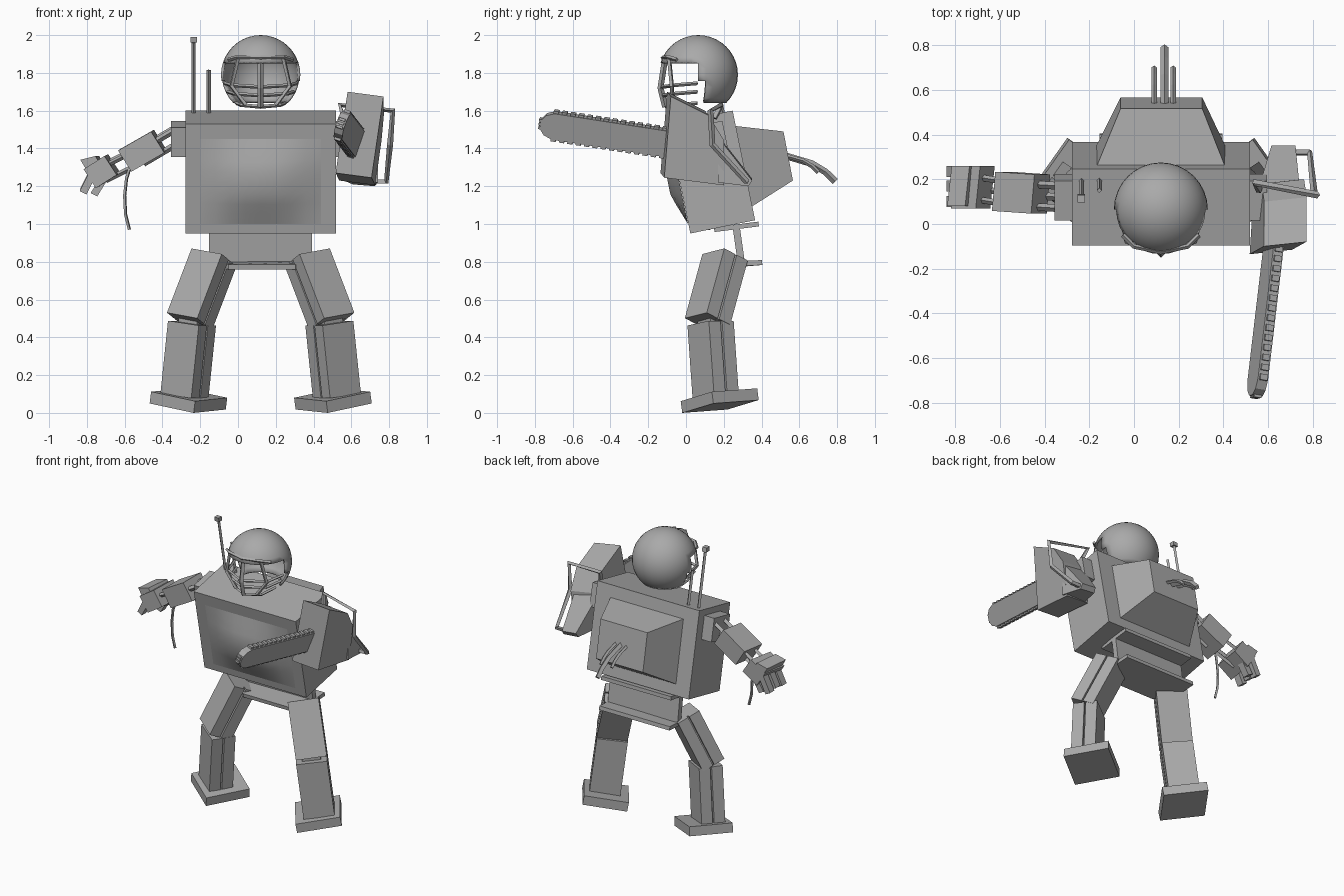
import bpy, bmesh, math
from mathutils import Vector as V, Matrix

if "Cube" in bpy.data.objects:
    bpy.data.objects.remove(bpy.data.objects["Cube"])

metal = bpy.data.materials.new("grey_metal")
metal.diffuse_color = (0.4, 0.4, 0.4, 1)
metal.use_nodes = True
metal.node_tree.nodes["Principled BSDF"].inputs["Base Color"].default_value = metal.diffuse_color
CX = 0.12                      # symmetry plane of body and legs


def finish(bm, name, smooth=False):
    bmesh.ops.recalc_face_normals(bm, faces=bm.faces)
    me = bpy.data.meshes.new(name)
    for f in bm.faces:
        f.smooth = smooth
    bm.to_mesh(me)
    bm.free()
    me.materials.append(metal)
    ob = bpy.data.objects.new(name, me)
    bpy.context.collection.objects.link(ob)
    return ob


def loft(name, a, b):
    """Solid between two matching rings of points."""
    bm = bmesh.new()
    a = [bm.verts.new(p) for p in a]
    b = [bm.verts.new(p) for p in b]
    n = len(a)
    bm.faces.new(a)
    bm.faces.new(b[::-1])
    for i in range(n):
        bm.faces.new((a[i], a[(i + 1) % n], b[(i + 1) % n], b[i]))
    return finish(bm, name)


def block(name, c, u, v, w):
    """Box from its centre and three full edge vectors."""
    c, u, v, w = V(c), V(u) / 2, V(v) / 2, V(w) / 2
    ring = [c - u - v, c + u - v, c + u + v, c - u + v]
    return loft(name, [p - w for p in ring], [p + w for p in ring])


def rod(name, pts, r):
    """Four-sided bar along a path."""
    cu = bpy.data.curves.new(name, 'CURVE')
    cu.dimensions = '3D'
    cu.bevel_depth, cu.bevel_resolution, cu.use_fill_caps = r, 0, True
    s = cu.splines.new('POLY')
    s.points.add(len(pts) - 1)
    for p, q in zip(s.points, pts):
        p.co = (*q, 1)
    s.use_smooth = False
    cu.materials.append(metal)
    ob = bpy.data.objects.new(name, cu)
    bpy.context.collection.objects.link(ob)
    return ob


def slab(name, a, b, side, width, depth, shift=0.0):
    """Limb segment from a to b; side is the rough lateral direction."""
    a, b = V(a), V(b)
    ax = (b - a).normalized()
    s = V(side)
    s = (s - ax * s.dot(ax)).normalized()
    d = ax.cross(s)
    if d.y < 0:
        d = -d
    return block(name, (a + b) / 2 + d * shift, s * width, d * depth, b - a)


# torso, leaning forward
T = Matrix.Translation((CX, 0.135, 1.275)) @ Matrix.Rotation(math.radians(11.6), 4, 'X')
X, Y, Z = (T.to_3x3() @ V(e) for e in ((1, 0, 0), (0, 1, 0), (0, 0, 1)))
block("torso", T.translation, X * 0.795, Y * 0.35, Z * 0.592)

# domed chest panel
bm = bmesh.new()
N = 8
grid = []
for j in range(N + 1):
    for i in range(N + 1):
        s, t = i / N * 2 - 1, j / N * 2 - 1
        h = min(1, 1.5 * (1 - abs(s))) * min(1, 1.4 * (1 - abs(t)))
        grid.append(bm.verts.new(T @ V((0.32 * s, -0.177 - 0.06 * h, -0.015 + 0.23 * t))))
for j in range(N):
    for i in range(N):
        k = j * (N + 1) + i
        bm.faces.new((grid[k], grid[k + 1], grid[k + N + 2], grid[k + N + 1]))
finish(bm, "chest_panel", True)

# backpack
loft("backpack",
     [(-0.17, 0.25, 1.52), (0.41, 0.25, 1.52), (0.41, 0.345, 1.09), (-0.17, 0.345, 1.09)],
     [(-0.06, 0.516, 1.49), (0.305, 0.516, 1.49), (0.305, 0.566, 1.23), (-0.06, 0.566, 1.23)])

# exhaust pipes
for x, r, l in ((0.09, 0.012, 0.16), (0.136, 0.018, 0.25), (0.175, 0.012, 0.16)):
    rod("exhaust_pipe", [(x, 0.53, 1.36), (x, 0.54 + l * 0.5, 1.36 - l * 0.16),
                         (x, 0.54 + l * 0.8, 1.36 - l * 0.34), (x, 0.54 + l, 1.36 - l * 0.54)], r)

# antennas
rod("tall_antenna", [(-0.235, 0.20, 1.56), (-0.235, 0.12, 1.96)], 0.011)
block("antenna_tip", (-0.235, 0.115, 1.975), (0.034, 0, 0), (0, 0.034, 0), (0, -0.006, 0.03))
rod("short_antenna", [(-0.155, 0.20, 1.56), (-0.155, 0.15, 1.815)], 0.011)

# helmet shell with face opening
HC = V((CX, 0.065, 1.79))
bm = bmesh.new()
bmesh.ops.create_uvsphere(bm, u_segments=32, v_segments=20, radius=0.21)
gone = []
for f in bm.faces:
    c = f.calc_center_median()
    if c.z < -0.155 or (c.y < 0.015 + max(0, -c.z) * 0.2 and c.z < 0.07):
        gone.append(f)
bmesh.ops.delete(bm, geom=gone, context='FACES')
bmesh.ops.translate(bm, verts=bm.verts, vec=HC)
hel = finish(bm, "helmet", True)
so = hel.modifiers.new("thick", 'SOLIDIFY')
so.thickness = 0.015
so.offset = -1

# face guard
rod("guard_centre_bar", [(CX, -0.11, 1.88), (CX, -0.135, 1.72), (CX, -0.11, 1.62)], 0.016)
for s in (-1, 1):
    rod("guard_side_bar", [(CX + s * 0.12, -0.09, 1.88), (CX + s * 0.155, -0.075, 1.73),
                           (CX + s * 0.08, -0.075, 1.63)], 0.012)
for z, w, y in ((1.735, 0.19, -0.13), (1.69, 0.175, -0.125), (1.63, 0.13, -0.105)):
    rod("guard_cross_bar", [(CX - w, 0.06, z + 0.01), (CX - w * 0.82, -0.06, z), (CX, y, z - 0.01),
                            (CX + w * 0.82, -0.06, z), (CX + w, 0.06, z + 0.01)], 0.01)
rod("guard_brow_bar", [(CX - 0.17, -0.05, 1.87), (CX - 0.12, -0.1, 1.885), (CX, -0.125, 1.88),
                       (CX + 0.12, -0.1, 1.885), (CX + 0.17, -0.05, 1.87)], 0.011)

# waist: two flanges joined by a web
block("waist_top_flange", (CX, 0.267, 0.985), (0.545, 0, 0), (0, 0.235, 0.03), (0, -0.003, 0.025))
block("waist_web", (CX, 0.28, 0.885), (0.545, 0, 0), (0, 0.038, 0.004), (0, 0.03, -0.21))
low = [(-0.05, 0.13, 0.76), (0.305, 0.13, 0.76), (0.395, 0.24, 0.775),
       (0.395, 0.405, 0.783), (-0.155, 0.405, 0.783), (-0.155, 0.24, 0.775)]
loft("waist_low_flange", low, [(x, y - 0.004, z + 0.026) for x, y, z in low])

# legs, mirrored about the body centre
for s in (-1, 1):
    def m(x, y, z):
        return (CX + s * x, y, z)
    side = V((s * 0.82, 0.57, 0.1))
    hip, knee = m(0.248, 0.205, 0.825), m(0.378, 0.112, 0.485)
    shin, ankle = m(0.365, 0.128, 0.475), m(0.405, 0.155, 0.09)
    for nm, a, b in (("thigh", hip, knee), ("shin", shin, ankle)):
        slab(nm + "_front", a, b, side, 0.20, 0.075, -0.04)
        slab(nm + "_core", a, b, side, 0.15, 0.05, 0.0)
        slab(nm + "_back", a, b, side, 0.20, 0.075, 0.045)
    slab("knee_joint", m(0.36, 0.125, 0.53), m(0.366, 0.13, 0.44), side, 0.12, 0.08)
    front, out, inn = V(m(0.355, -0.02, 0.0)), V((s * 0.233, 0.165, 0.05)), V((-s * 0.17, 0.24, 0.018))
    up = V((-s * 0.008, -0.008, 0.062))
    block("foot", front + (out + inn + up) / 2, out, inn, up)

# shoulders
for s in (-1, 1):
    block("shoulder", (CX + s * 0.43, 0.12, 1.45), (0.09, 0, 0), Y * 0.18, Z * 0.16)

# gripping arm
for y, z in ((0.07, 1.50), (0.17, 1.51), (0.12, 1.42)):
    rod("upper_arm_rod", [(-0.33, y, z), (-0.50, y + 0.01, z - 0.10)], 0.017)
    rod("forearm_rod", [(-0.52, y + 0.01, z - 0.10), (-0.70, y + 0.04, z - 0.19)], 0.014)
block("forearm", (-0.505, 0.14, 1.388), (-0.175, 0.012, -0.1), (0.015, 0.175, 0.01), (-0.07, 0, 0.112))
block("palm", (-0.72, 0.165, 1.28), (-0.11, 0.0, -0.07), (0.02, 0.19, 0.01), (-0.065, 0, 0.10))
for y, o in ((0.10, 0), (0.17, 0.01), (0.235, 0)):
    block("finger", (-0.79, y, 1.225 + o), (-0.06, 0, -0.12), (0, 0.05, 0), (0.035, 0, -0.018))
block("thumb", (-0.735, 0.225, 1.20), (-0.055, 0, -0.09), (0, 0.05, 0), (0.035, 0, -0.018))
block("knuckle_guard", (-0.77, 0.17, 1.325), (-0.08, 0, -0.02), (0.02, 0.18, 0), (-0.03, 0, 0.05))
rod("hanging_cable", [(-0.565, 0.13, 1.32), (-0.59, 0.12, 1.24), (-0.60, 0.12, 1.15),
                      (-0.595, 0.12, 1.05), (-0.575, 0.12, 0.97)], 0.009)

# saw motor body
prof = [(-0.10, 1.70), (0.10, 1.60), (0.18, 1.47), (0.18, 1.23), (-0.135, 1.27)]
inner = [(0.525 + 0.14 * (z - 1.25) + 0.08 * y, y, z) for y, z in prof]
loft("saw_body", inner, [(x + 0.19, y + 0.02, z - 0.025) for x, y, z in inner])
tail = [(0.17, 1.47), (0.35, 1.24), (0.33, 1.21), (0.17, 1.23)]
loft("saw_grip", [(0.56 + 0.3 * (y - 0.17), y, z) for y, z in tail],
     [(0.74 - 0.1 * (y - 0.17), y, z - 0.01) for y, z in tail])
rod("saw_handle", [(0.56, 0.15, 1.56), (0.54, 0.185, 1.63), (0.82, 0.13, 1.60), (0.805, 0.14, 1.42),
                   (0.785, 0.32, 1.225), (0.68, 0.32, 1.225)], 0.016)
rod("saw_arm_rod", [(0.52, 0.13, 1.45), (0.66, 0.10, 1.42)], 0.03)

# saw blade with rounded tip, and teeth around it
B = V((0.63, -0.05, 1.422))                      # blade root centre
D = (V((0.553, -0.70, 1.522)) - B)
L = D.length
D.normalize()
U = V((0.33, 0, 1))
U = (U - D * U.dot(D)).normalized()
S = D.cross(U)
H = 0.073
path = [(0, -H), (L, -H), (L + 0.045, -H * 0.75), (L + 0.07, -H * 0.3),
        (L + 0.07, H * 0.3), (L + 0.045, H * 0.75), (L, H), (0, H)]
loft("saw_blade", [B + D * a + U * b - S * 0.024 for a, b in path],
     [B + D * a + U * b + S * 0.024 for a, b in path])
for i in range(14):
    for s in (-1, 1):
        block("saw_tooth", B + D * (0.07 + i * 0.045) + U * s * (H + 0.005), D * 0.027, U * 0.014, S * 0.034)
for a in (-0.035, 0.0, 0.035):
    block("tip_tooth", B + D * (L + 0.073) + U * a * 0.6, D * 0.012, U * 0.014, S * 0.034)
